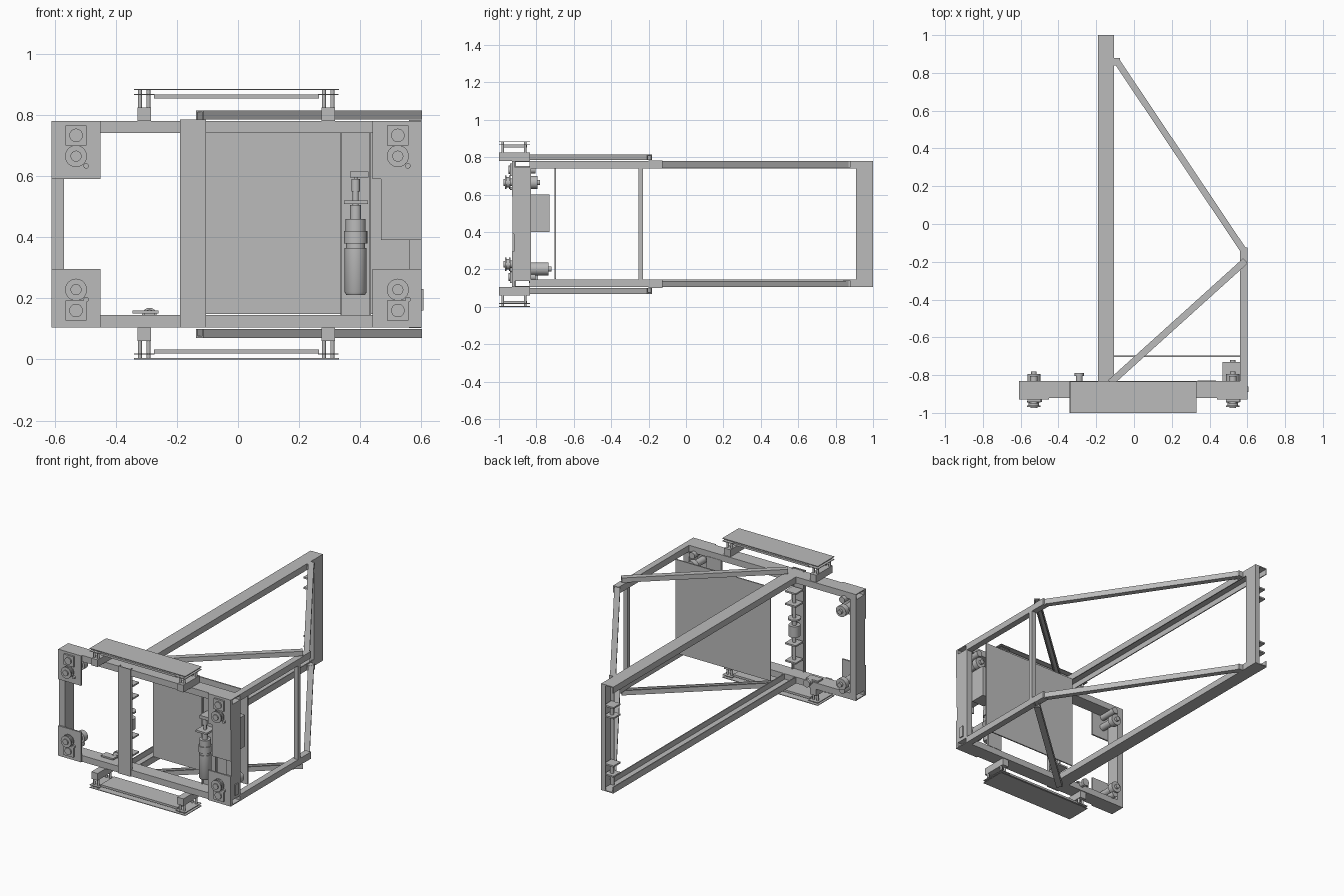
import bpy
import bmesh
import math
from mathutils import Vector

cube = bpy.data.objects.get("Cube")
if cube:
    bpy.data.objects.remove(cube, do_unlink=True)

GREY = (0.5, 0.5, 0.5, 1)
grey = bpy.data.materials.new("plain grey")
grey.use_nodes = True
grey.diffuse_color = GREY
grey.node_tree.nodes["Principled BSDF"].inputs["Base Color"].default_value = GREY


def finish(name, bm, smooth=False):
    bmesh.ops.recalc_face_normals(bm, faces=bm.faces)
    mesh = bpy.data.meshes.new(name)
    bm.to_mesh(mesh)
    bm.free()
    mesh.materials.append(grey)
    ob = bpy.data.objects.new(name, mesh)
    bpy.context.collection.objects.link(ob)
    if smooth:
        bpy.ops.object.select_all(action='DESELECT')
        ob.select_set(True)
        bpy.context.view_layer.objects.active = ob
        bpy.ops.object.shade_smooth_by_angle(angle=math.radians(40))
    return ob


def box(name, x, y, z):
    bm = bmesh.new()
    bmesh.ops.create_cube(bm, size=1)
    for v in bm.verts:
        v.co = [r[0] + (c + 0.5) * (r[1] - r[0]) for c, r in zip(v.co, (x, y, z))]
    return finish(name, bm)


def beam(name, p, q, up, w, h, tube=False, t=0.006):
    """Straight hollow section; a channel has its web on the up side."""
    p, q, up = Vector(p), Vector(q), Vector(up)
    side = (q - p).normalized().cross(up)
    a, b = w / 2, h / 2
    outer = [(-a, -b), (-a, b), (a, b), (a, -b)]
    if tube:
        inner = [(u * (1 - t / a), v * (1 - t / b)) for u, v in outer]
        section = outer + inner
    else:
        section = outer + [(a - t, -b), (a - t, b - t), (t - a, b - t), (t - a, -b)]
    bm = bmesh.new()
    ends = [[bm.verts.new(e + side * u + up * v) for u, v in section] for e in (p, q)]
    loops = [range(4), range(4, 8)] if tube else [range(8)]
    for loop in loops:
        for i, k in enumerate(loop):
            m = loop[(i + 1) % len(loop)]
            bm.faces.new((ends[0][k], ends[0][m], ends[1][m], ends[1][k]))
    for e in ends:
        if tube:
            for i in range(4):
                m = (i + 1) % 4
                bm.faces.new((e[i], e[m], e[m + 4], e[i + 4]))
        else:
            bm.faces.new(e)
    return finish(name, bm)


def turned(name, base, axis, profile, n=24):
    """Solid of revolution from (distance, radius) steps along an axis."""
    axis = Vector(axis)
    s = axis.orthogonal().normalized()
    t = axis.cross(s)
    bm = bmesh.new()
    rings = []
    for d, r in profile:
        c = Vector(base) + axis * d
        rings.append([bm.verts.new(c + (s * math.cos(2 * math.pi * i / n)
                                        + t * math.sin(2 * math.pi * i / n)) * r) for i in range(n)])
    for r0, r1 in zip(rings, rings[1:]):
        for i in range(n):
            bm.faces.new((r0[i], r0[i - 1], r1[i - 1], r1[i]))
    bm.faces.new(rings[0])
    bm.faces.new(rings[-1])
    return finish(name, bm, True)


FRONT, BACK, MID = -0.92, -0.83, -0.875

# Parts repeated on the upper and lower levels
for level, s in (("upper", 1), ("lower", -1)):
    def lz(z, s=s):
        return z if s > 0 else 0.885 - z

    def span(a, b, s=s):
        return (a, b) if s > 0 else (0.885 - b, 0.885 - a)

    up = (0, 0, s)
    rail = lz(0.76)
    beam(level + "_front_rail", (-0.61, MID, rail), (0.6, MID, rail), up, 0.09, 0.04, True)
    beam(level + "_long_beam", (-0.148, BACK, rail), (-0.148, 1, rail), up, 0.085, 0.04)
    beam(level + "_side_rail", (0.58, BACK, rail), (0.58, -0.14, rail), up, 0.04, 0.04, True)
    beam(level + "_long_brace", (0.58, -0.14, lz(0.763)), (-0.09, 0.86, lz(0.763)),
         up, 0.034, 0.034, True)
    beam(level + "_short_brace", (-0.125, -0.84, lz(0.8)), (0.59, -0.195, lz(0.8)), up, 0.036, 0.03)
    box(level + "_corner_joint", (0.56, 0.6), (-0.2, -0.125), span(0.74, 0.783))
    box(level + "_brace_bracket", (-0.108, -0.075), (0.84, 0.88), span(0.745, 0.78))

    # Outrigger pads on short blocks
    box(level + "_pad", (-0.34, 0.33), (-1, -0.835), span(0.881, 0.885))
    box(level + "_pad_bar", (-0.275, 0.265), (-0.985, -0.85), span(0.853, 0.866))
    for side, x in (("right", -0.307), ("left", 0.295)):
        box(f"{level}_{side}_pad_block", (x - 0.022, x + 0.022), (-1, -0.835), span(0.78, 0.825))
        box(f"{level}_{side}_pad_plate", (x - 0.034, x + 0.034), (-1, -0.835), span(0.865, 0.869))
        for dx in (-0.014, 0.014):
            for y in (-0.98, -0.86):
                turned(f"{level}_{side}_pad_bolt", (x + dx, y, lz(0.82)), up, [(0, 0.007), (0.062, 0.007)], 12)

    # Corner plates with drive wheels in front and motors behind
    for side, x0, x1, cx in (("right", -0.61, -0.45, -0.53), ("left", 0.44, 0.6, 0.523)):
        tag = f"{level}_{side}_"
        box(tag + "corner_plate", (x0, x1), (-0.93, FRONT), span(0.59, 0.78))
        wz = 0.665 if s > 0 else 0.228
        gz = 0.733 if s > 0 else 0.16
        turned(tag + "wheel", (cx, -0.93, wz), (0, -1, 0),
               [(0, 0.02), (0.008, 0.02), (0.008, 0.036), (0.016, 0.036), (0.016, 0.028),
                (0.03, 0.028), (0.03, 0.036), (0.038, 0.036), (0.038, 0.018), (0.045, 0.018)])
        box(tag + "gear_cover", (cx - 0.035, cx + 0.035), (-0.942, -0.93), (gz - 0.033, gz + 0.033))
        turned(tag + "gear", (cx, -0.942, gz), (0, -1, 0), [(0, 0.022), (0.008, 0.022)])
        turned(tag + "pin", (cx + 0.033, -0.93, wz - 0.032), (0, -1, 0), [(0, 0.009), (0.012, 0.009)], 12)
        depth = 0.185 if (s < 0 and side == "left") else 0.125
        turned(tag + "motor", (cx, FRONT, wz - 0.025 * (s < 0)), (0, 1, 0),
               [(0, 0.022), (0.09, 0.022), (0.09, 0.035), (depth, 0.035), (depth, 0.014), (depth + 0.015, 0.014)])
        turned(tag + "rear_gear", (cx, FRONT, gz), (0, 1, 0), [(0, 0.02), (0.115, 0.02)])

# Upright members
beam("right_front_post", (-0.59, MID, 0.145), (-0.59, MID, 0.74), (-1, 0, 0), 0.09, 0.04, True)
beam("left_front_post", (0.58, MID, 0.145), (0.58, MID, 0.74), (1, 0, 0), 0.09, 0.04, True)
beam("rear_post", (-0.12, 0.955, 0.105), (-0.12, 0.955, 0.78), (1, 0, 0), 0.09, 0.03)
beam("middle_post", (-0.148, -0.918, 0.105), (-0.148, -0.918, 0.785), (0, -1, 0), 0.085, 0.02)
beam("actuator_post", (0.385, -0.835, 0.145), (0.385, -0.835, 0.745), (0, 1, 0), 0.1, 0.015)
beam("side_post", (0.585, -0.242, 0.145), (0.585, -0.242, 0.745), (1, 0, 0), 0.026, 0.03, True)

# Large back panel and front cover
box("back_panel", (-0.105, 0.56), (-0.704, -0.696), (0.148, 0.742))
box("front_cover", (0.468, 0.6), (-0.928, FRONT), (0.39, 0.6))
box("control_box", (0.468, 0.56), (BACK, -0.73), (0.4, 0.6))
box("control_box_mount", (0.475, 0.56), (FRONT, BACK), (0.43, 0.57))
box("side_switch", (0.6, 0.607), (-0.89, -0.86), (0.16, 0.23))

# Linear actuator on the left and a matching stack on the middle post
turned("actuator", (0.385, -0.88, 0.21), (0, 0, 1),
       [(0, 0.03), (0.01, 0.036), (0.155, 0.036), (0.155, 0.031), (0.17, 0.031), (0.17, 0.038),
        (0.21, 0.038), (0.21, 0.033), (0.25, 0.033), (0.25, 0.018), (0.295, 0.018),
        (0.295, 0.01), (0.34, 0.01), (0.34, 0.014), (0.38, 0.014), (0.38, 0.006), (0.4, 0.006)])
box("actuator_plate", (0.347, 0.425), (-0.92, -0.835), (0.508, 0.52))
box("actuator_top_bracket", (0.367, 0.427), (-0.91, -0.835), (0.595, 0.615))
for i, z in enumerate((0.22, 0.33, 0.58, 0.66)):
    box(f"middle_post_shelf_{i}", (-0.185, -0.11), (-0.91, -0.835), (z, z + 0.01))
turned("middle_post_spindle", (-0.148, MID, 0.22), (0, 0, 1),
       [(0, 0.01), (0.16, 0.01), (0.16, 0.034), (0.23, 0.034), (0.23, 0.014),
        (0.265, 0.014), (0.265, 0.038), (0.275, 0.038), (0.275, 0.01), (0.45, 0.01)])

# Pulley shelves and pins beside the rear post
for z in (0.2, 0.265, 0.57, 0.635):
    box("rear_post_shelf", (-0.185, -0.12), (0.92, 0.99), (z, z + 0.01))
for z in (0.2, 0.57):
    turned("rear_post_pin", (-0.15, 0.955, z), (0, 0, 1), [(0, 0.012), (0.07, 0.012)], 12)

# Small sensor on the lower rail
box("sensor_plate", (-0.345, -0.26), (-0.88, BACK), (0.15, 0.16))
turned("sensor", (-0.29, -0.84, 0.145), (0, 1, 0), [(0, 0.018), (0.035, 0.018), (0.035, 0.024), (0.05, 0.024)], 16)
